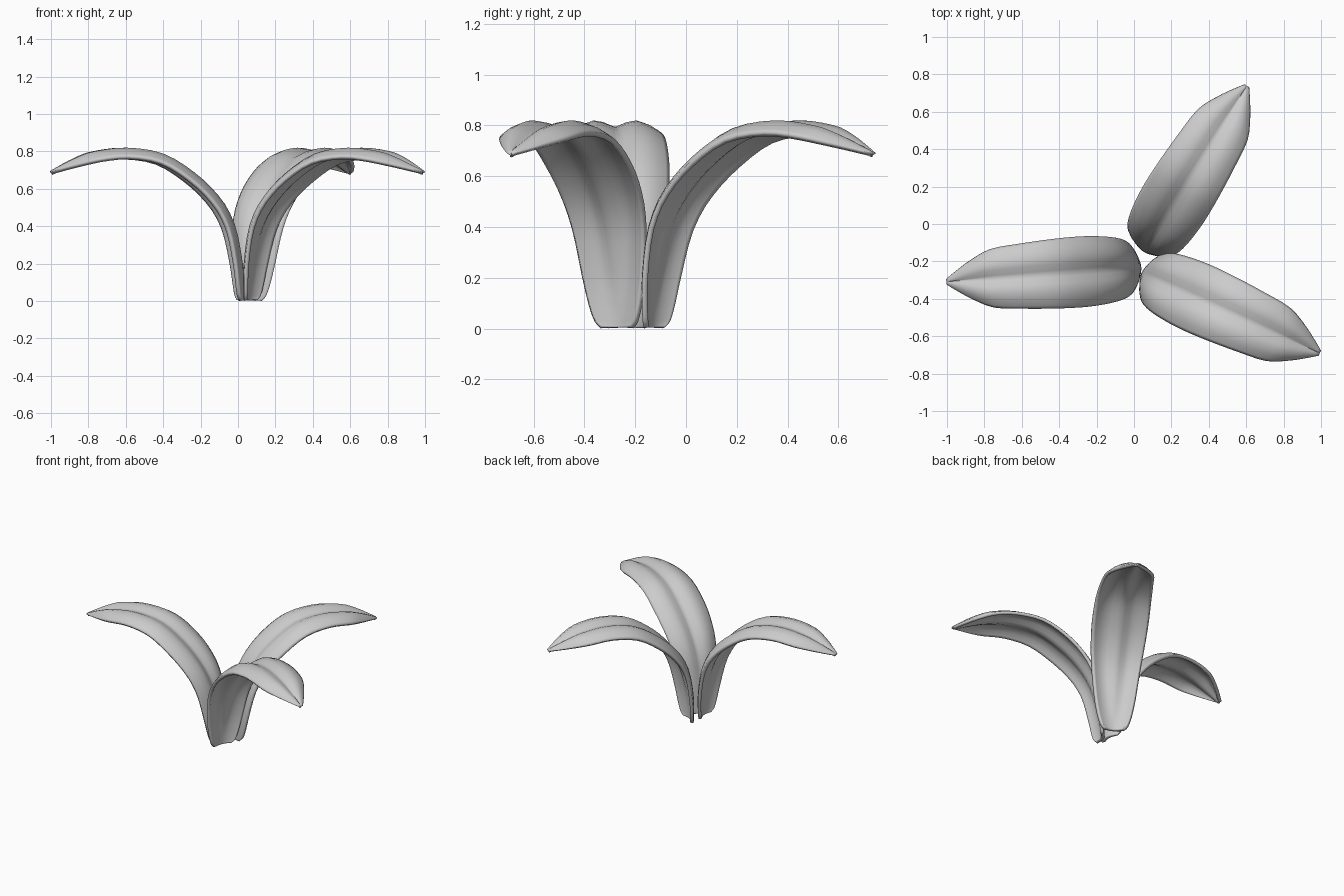
import bpy, bmesh, math
from mathutils import Vector

if "Cube" in bpy.data.objects:
    bpy.data.objects.remove(bpy.data.objects["Cube"])

# Midrib profile of one leaf: (distance outward, height, half width)
RIB = [(.012, .004, .066), (.013, .03, .088), (.018, .10, .110), (.036, .22, .132),
       (.089, .40, .155), (.180, .543, .173), (.303, .660, .183), (.46, .755, .180),
       (.64, .784, .168), (.80, .767, .150), (.91, .735, .098), (.99, .705, .045),
       (1.04, .685, .008)]
# Cross-section: (fraction of half width, lift off the midrib) - grooved rib, drooping edges
SECTION = [(0, 0), (.12, .006), (.3, .019), (.5, .025), (.75, .010), (.92, -.008), (1, -.018)]
SECTION = [(-u, h) for u, h in reversed(SECTION[1:])] + SECTION


def smooth_path(pts, steps):
    """Catmull-Rom through the profile points."""
    p = [Vector(q) for q in pts]
    p = [2 * p[0] - p[1]] + p + [2 * p[-1] - p[-2]]
    out = []
    for i in range(1, len(p) - 2):
        a, b, c, d = p[i - 1:i + 3]
        for k in range(steps):
            t = k / steps
            out.append(.5 * (2 * b + (c - a) * t + (2 * a - 5 * b + 4 * c - d) * t ** 2
                             + (3 * b - a - 3 * c + d) * t ** 3))
    return out + [p[-2]]


def leaf(name, base, degrees):
    ang = math.radians(degrees)
    fwd = Vector((math.cos(ang), math.sin(ang), 0))
    side = Vector((-math.sin(ang), math.cos(ang), 0))
    up = Vector((0, 0, 1))
    path = smooth_path(RIB, 3)
    bm = bmesh.new()
    rows = []
    for i, q in enumerate(path):
        tan = path[min(i + 1, len(path) - 1)] - path[max(i - 1, 0)]
        tan = Vector((tan.x, tan.y)).normalized()
        normal = fwd * -tan.y + up * tan.x
        if q.y < .02:
            normal = -fwd
        centre = Vector((*base, 0)) + fwd * q.x + up * q.y
        scale = min(1, q.z / .13)
        # plain arc at the foot, blending into the grooved section higher up
        mix = max(0, min(1, (q.y - .05) / .45))
        row = []
        for u, h in SECTION:
            lift = mix * h * scale - (1 - mix) * .045 * u * u * scale
            row.append(bm.verts.new(centre + side * u * q.z + normal * lift))
        rows.append(row)
    for r, s in zip(rows, rows[1:]):
        for j in range(len(r) - 1):
            bm.faces.new((r[j], s[j], s[j + 1], r[j + 1]))
    bmesh.ops.recalc_face_normals(bm, faces=bm.faces)
    mesh = bpy.data.meshes.new(name)
    bm.to_mesh(mesh)
    bm.free()
    ob = bpy.data.objects.new(name, mesh)
    bpy.context.collection.objects.link(ob)
    # Fleshy leaf blade
    mod = ob.modifiers.new("thickness", 'SOLIDIFY')
    mod.thickness = .022
    mod.offset = 0
    for f in mesh.polygons:
        f.use_smooth = True
    return ob


# Three leaves fanning out from a shared foot
leaf("left_leaf", (.04, -.232), 184.2)
leaf("right_leaf", (.04, -.26), -24.3)
leaf("back_leaf", (.052, -.150), 58.2)
